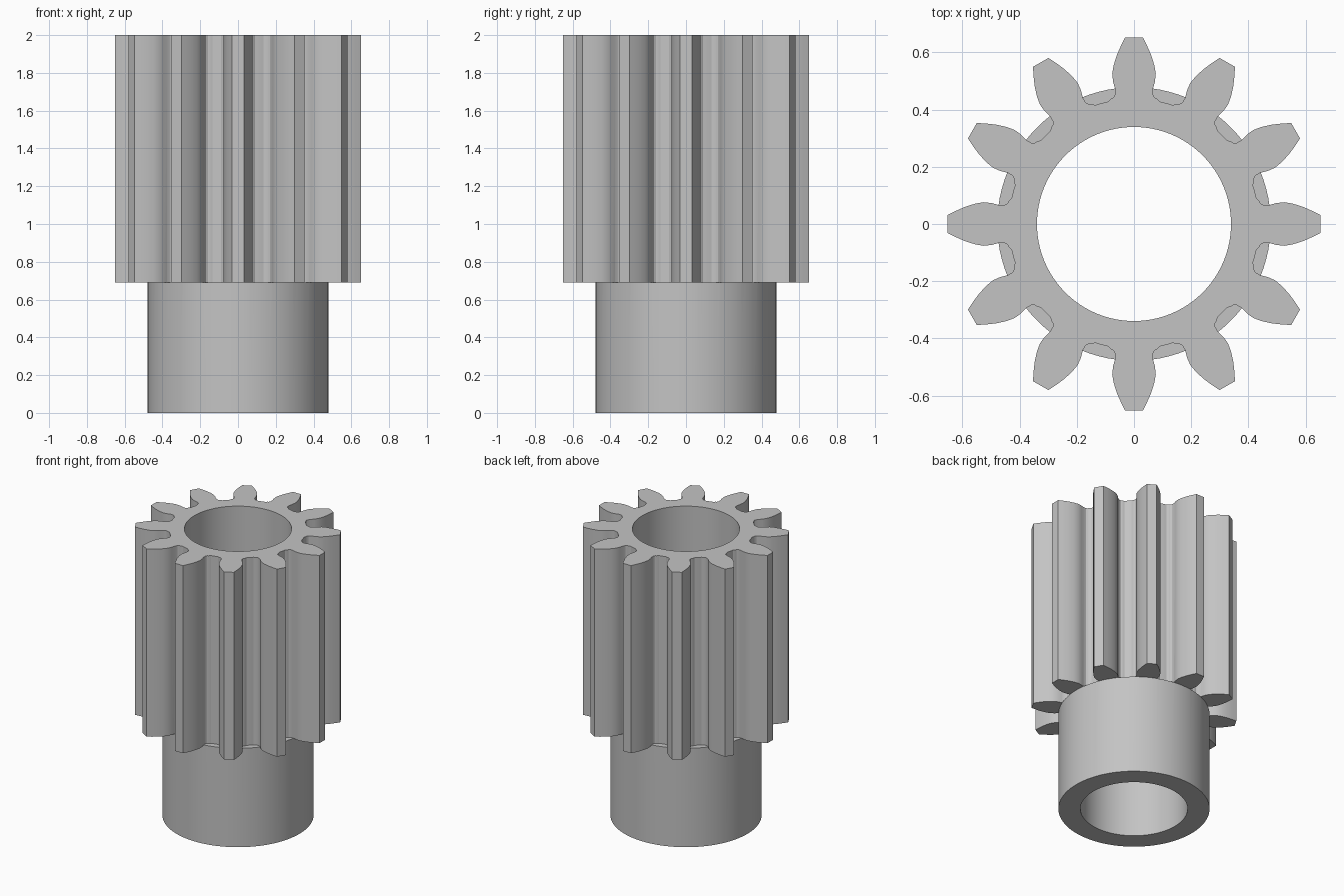
import bpy, bmesh
from math import sin, cos, pi, radians
from mathutils import Matrix, Vector

TEETH = 12
HEIGHT, SHOULDER = 2.0, 0.69
HUB_R, BORE_R, ROOT_R = 0.478, 0.339, 0.437
# Half tooth, root to tip: (distance from axis, half width)
FLANK = [(0.438, 0.080), (0.442, 0.072), (0.452, 0.066), (0.472, 0.066),
         (0.497, 0.073), (0.525, 0.076), (0.555, 0.071), (0.590, 0.060),
         (0.622, 0.046), (0.652, 0.031)]

if "Cube" in bpy.data.objects:
    bpy.data.objects.remove(bpy.data.objects["Cube"])

steel = bpy.data.materials.new("grey steel")
steel.use_nodes = True
grey = (0.55, 0.55, 0.55, 1)
steel.diffuse_color = grey
steel.node_tree.nodes["Principled BSDF"].inputs["Base Color"].default_value = grey


def circle(radius, count=96):
    return [(radius * cos(2 * pi * i / count), radius * sin(2 * pi * i / count))
            for i in range(count)]


def gear_outline():
    points = []
    tooth = [Vector((r, -w)) for r, w in FLANK]
    tooth += [Vector((r, w)) for r, w in reversed(FLANK)]
    for i in range(TEETH):
        angle = 2 * pi * i / TEETH
        turn = Matrix.Rotation(angle, 2)
        points += [turn @ p for p in tooth]
        # Root arc leading to the next tooth
        for step in (12, 13.5, 15, 16.5, 18):
            a = angle + radians(step)
            points.append(Vector((ROOT_R * cos(a), ROOT_R * sin(a))))
    return points


def prism(name, outline, bottom, top):
    bm = bmesh.new()
    face = bm.faces.new([bm.verts.new((p[0], p[1], bottom)) for p in outline])
    moved = bmesh.ops.extrude_face_region(bm, geom=[face])["geom"]
    verts = [v for v in moved if isinstance(v, bmesh.types.BMVert)]
    bmesh.ops.translate(bm, verts=verts, vec=(0, 0, top - bottom))
    bmesh.ops.recalc_face_normals(bm, faces=bm.faces)
    mesh = bpy.data.meshes.new(name)
    bm.to_mesh(mesh)
    bm.free()
    mesh.materials.append(steel)
    obj = bpy.data.objects.new(name, mesh)
    bpy.context.collection.objects.link(obj)
    return obj


def combine(target, tool, operation):
    mod = target.modifiers.new(operation.title(), "BOOLEAN")
    mod.operation, mod.object, mod.solver = operation, tool, "EXACT"
    bpy.ops.object.select_all(action="DESELECT")
    bpy.context.view_layer.objects.active = target
    target.select_set(True)
    bpy.ops.object.modifier_apply(modifier=mod.name)
    bpy.data.objects.remove(tool)


# Toothed section joined to the plain hub, then bored through
pinion = prism("pinion_gear", gear_outline(), SHOULDER, HEIGHT)
combine(pinion, prism("hub", circle(HUB_R), 0, SHOULDER), "UNION")
combine(pinion, prism("bore", circle(BORE_R), -0.1, HEIGHT + 0.1), "DIFFERENCE")
bpy.ops.object.shade_smooth_by_angle(angle=radians(30))
